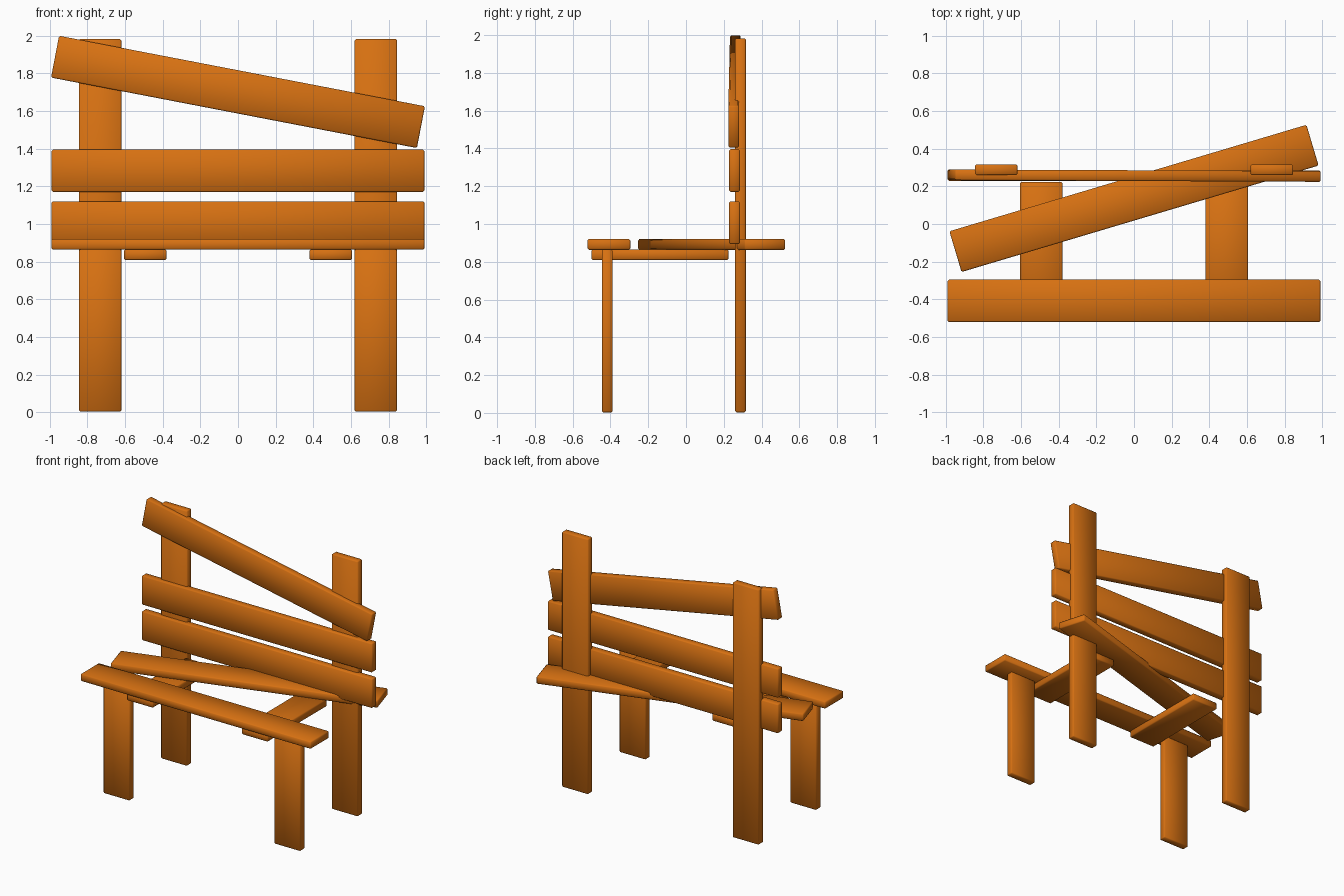
import bpy
from math import radians

if "Cube" in bpy.data.objects:
    bpy.data.objects.remove(bpy.data.objects["Cube"], do_unlink=True)

# One warm wood colour for every board
wood = bpy.data.materials.new("orange_wood")
wood.use_nodes = True
colour = (0.68, 0.165, 0.006, 1)
wood.diffuse_color = colour
bsdf = wood.node_tree.nodes["Principled BSDF"]
bsdf.inputs["Base Color"].default_value = colour
bsdf.inputs["Roughness"].default_value = 0.7

WIDTH = 0.226
THICK = 0.057
LENGTH = 1.98


def plank(name, size, centre, rotation=(0, 0, 0)):
    """A board with softly worn edges; rotation in degrees."""
    bpy.ops.mesh.primitive_cube_add(size=1, location=centre)
    obj = bpy.context.object
    obj.name = name
    obj.scale = size
    bpy.ops.object.transform_apply(location=False, rotation=False, scale=True)
    obj.rotation_euler = [radians(a) for a in rotation]
    bevel = obj.modifiers.new("worn_edges", "BEVEL")
    bevel.width = 0.007
    bevel.segments = 1
    bpy.ops.object.modifier_apply(modifier=bevel.name)
    bpy.ops.object.shade_smooth_by_angle(angle=radians(50))
    obj.data.materials.append(wood)
    return obj


# Uprights, front legs and seat bearers, one per side
for side, sign in (("right", -1), ("left", 1)):
    plank(side + "_back_post", (WIDTH, THICK, 1.98), (sign * 0.733, 0.288, 0.993))
    plank(side + "_front_leg", (WIDTH, THICK, 0.862), (sign * 0.733, -0.417, 0.434))
    plank(side + "_seat_bearer", (WIDTH, 0.725, THICK), (sign * 0.493, -0.138, 0.837))

# Seat boards, the rear one knocked askew
plank("front_seat_board", (LENGTH, WIDTH, THICK), (0, -0.408, 0.892))
plank("crooked_seat_board", (LENGTH, WIDTH, THICK), (0, 0.136, 0.892), (0, 0, 16.6))

# Backrest boards, the top one slipped down at one end
plank("lower_back_board", (LENGTH, THICK, WIDTH), (0, 0.257, 1.007))
plank("middle_back_board", (LENGTH, THICK, WIDTH), (0, 0.257, 1.283))
plank("slipped_back_board", (LENGTH, THICK, WIDTH), (0, 0.257, 1.702), (0, 10.9, -0.25))
